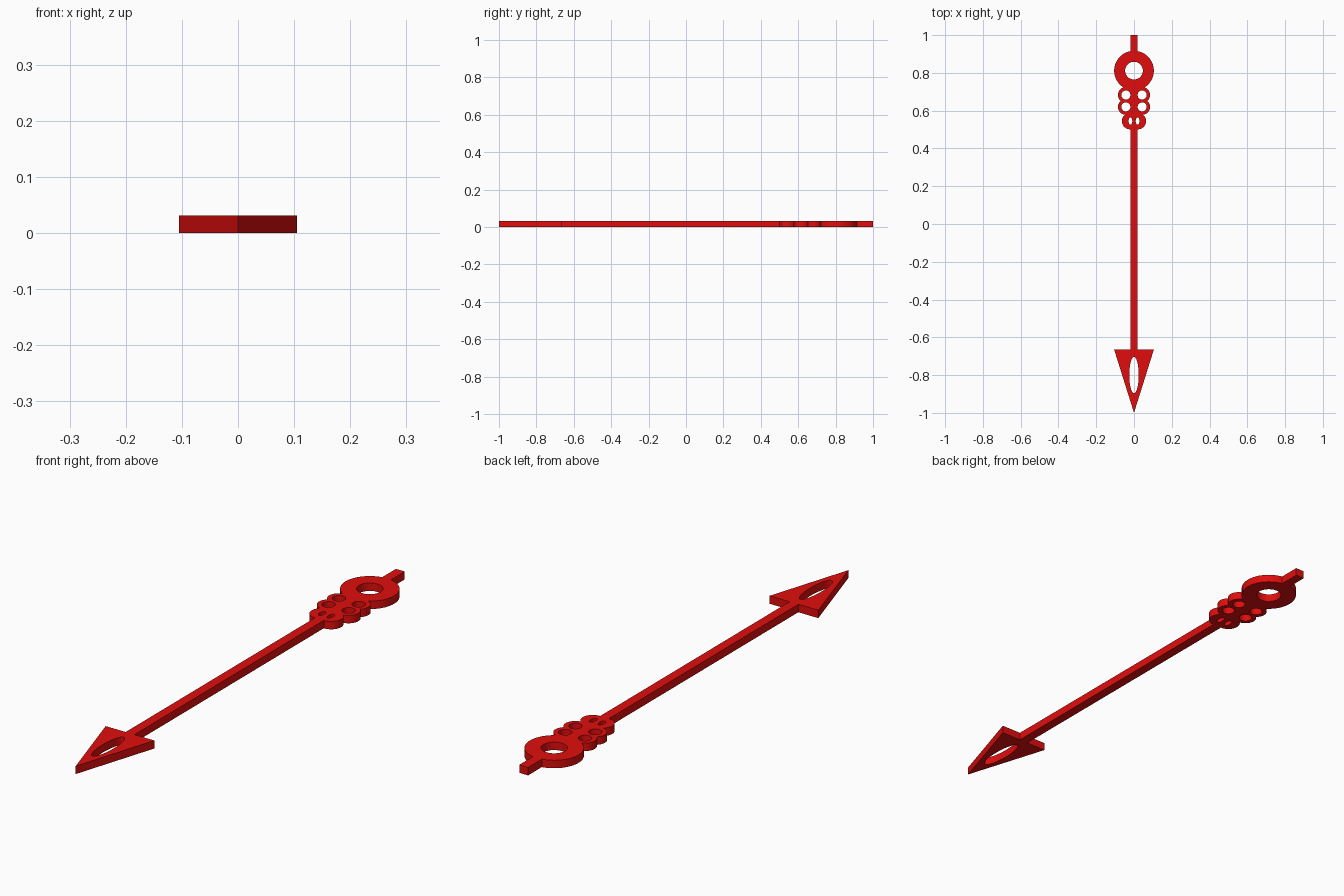
import bpy, bmesh, math

if "Cube" in bpy.data.objects:
    bpy.data.objects.remove(bpy.data.objects["Cube"])

T = 0.031  # plate thickness


def prism(name, pts, z0=0.0, z1=T):
    """Extrude a counter-clockwise outline into a closed solid."""
    bm = bmesh.new()
    face = bm.faces.new([bm.verts.new((x, y, z0)) for x, y in pts])
    ext = bmesh.ops.extrude_face_region(bm, geom=[face])
    top = [v for v in ext["geom"] if isinstance(v, bmesh.types.BMVert)]
    bmesh.ops.translate(bm, verts=top, vec=(0, 0, z1 - z0))
    bmesh.ops.recalc_face_normals(bm, faces=bm.faces)
    me = bpy.data.meshes.new(name)
    bm.to_mesh(me)
    bm.free()
    ob = bpy.data.objects.new(name, me)
    bpy.context.collection.objects.link(ob)
    return ob


def ellipse(cx, cy, rx, ry, n=48):
    return [(cx + rx * math.cos(2 * math.pi * i / n),
             cy + ry * math.sin(2 * math.pi * i / n)) for i in range(n)]


def rect(x0, x1, y0, y1):
    return [(x0, y0), (x1, y0), (x1, y1), (x0, y1)]


def combine(target, other, operation):
    """Apply a boolean and discard the helper."""
    mod = target.modifiers.new("bool", 'BOOLEAN')
    mod.object, mod.operation, mod.solver = other, operation, 'EXACT'
    bpy.context.view_layer.objects.active = target
    bpy.ops.object.modifier_apply(modifier=mod.name)
    bpy.data.objects.remove(other, do_unlink=True)


# Shaft running the full length, from arrowhead to tail
hand = prism("clock_hand", rect(-0.019, 0.019, -0.68, 1.0))

# Solid outlines: arrowhead, hub disc, pairs of small scroll discs
solids = [[(0, -1.0), (0.105, -0.665), (-0.105, -0.665)],
          ellipse(0, 0.812, 0.105, 0.105, 64)]
# Openings: arrowhead slot and hub hole
holes = [ellipse(0, -0.80, 0.025, 0.096),
         ellipse(0, 0.812, 0.047, 0.047)]

# Scroll rings: centre x, y, outer radius, hole centre x, hole radii
for x, y, r, hx, hrx, hry in [(0.043, 0.683, 0.042, 0.043, 0.024, 0.024),
                              (0.043, 0.620, 0.042, 0.043, 0.024, 0.024),
                              (0.020, 0.545, 0.044, 0.019, 0.010, 0.019)]:
    for s in (-1, 1):
        solids.append(ellipse(s * x, y, r, r))
        holes.append(ellipse(s * hx, y, hrx, hry, 32))

for pts in solids:
    combine(hand, prism("solid_part", pts), 'UNION')
for pts in holes:
    combine(hand, prism("opening", pts, -0.05, T + 0.05), 'DIFFERENCE')

# Red paint
red = bpy.data.materials.new("red")
red.diffuse_color = (0.75, 0.004, 0.004, 1)
red.use_nodes = True
red.node_tree.nodes["Principled BSDF"].inputs["Base Color"].default_value = red.diffuse_color
hand.data.materials.clear()
hand.data.materials.append(red)

# Smooth curved walls, sharp plate edges
bpy.ops.object.select_all(action='DESELECT')
hand.select_set(True)
bpy.context.view_layer.objects.active = hand
bpy.ops.object.shade_smooth_by_angle(angle=math.radians(30))
